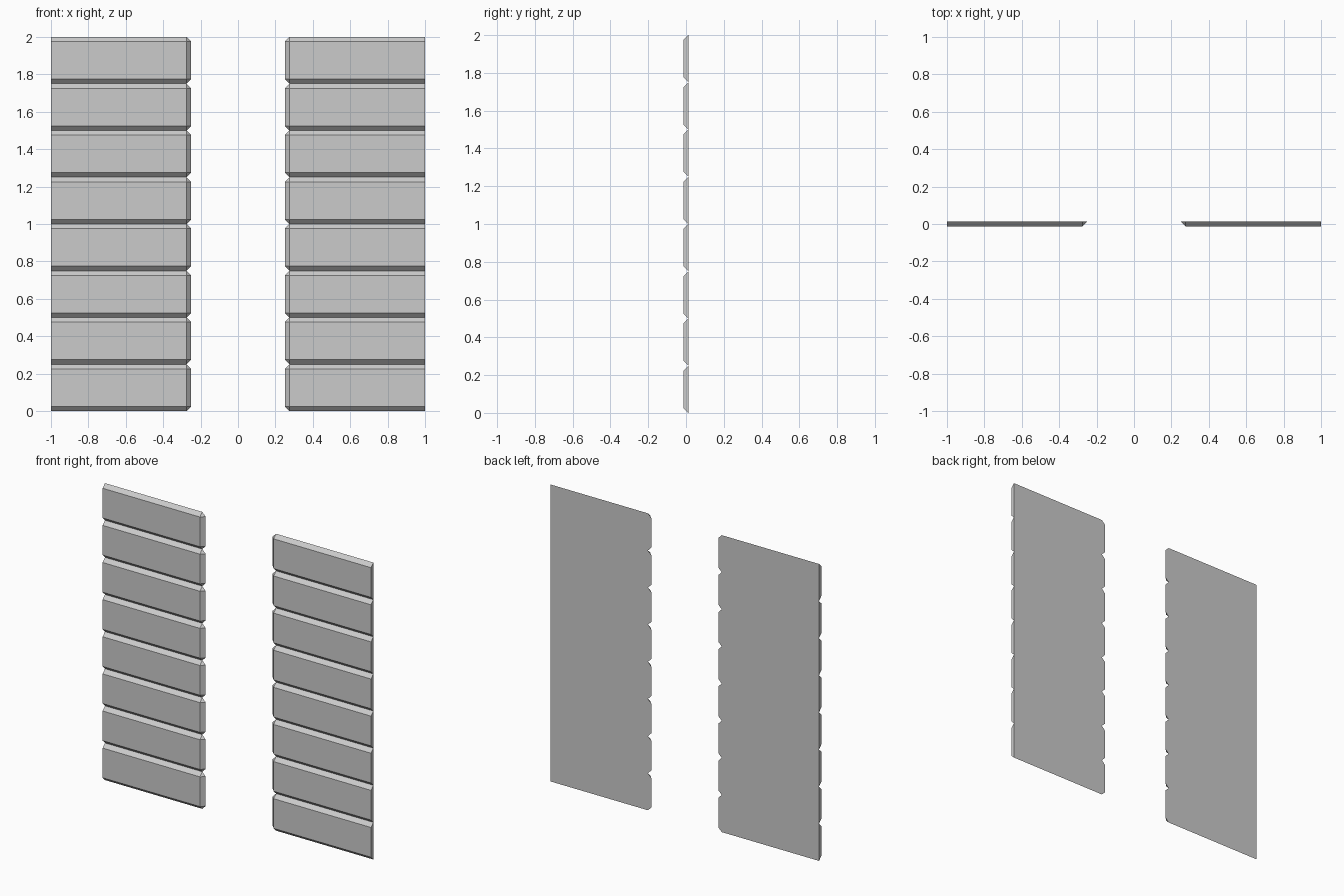
import bpy
import bmesh

if "Cube" in bpy.data.objects:
    bpy.data.objects.remove(bpy.data.objects["Cube"])

COURSE_H = 0.25      # height of one board
BOARDS = 8
INNER, OUTER = 0.25, 1.0
BEVEL = 0.025        # 45 degree bevel, as deep as the board
HALF_D = 0.0125


def add_board(bm, z0, side):
    """One board: square outer end, front edges and inner corners bevelled."""
    z1, xi = z0 + COURSE_H, INNER + BEVEL
    # front outline, with the inner corners doubled up to match the back
    front = [bm.verts.new((side * x, -HALF_D, z)) for x, z in (
        (xi, z0 + BEVEL), (OUTER, z0 + BEVEL),
        (OUTER, z1 - BEVEL), (xi, z1 - BEVEL))]
    # back outline, full height with clipped inner corners
    back = [bm.verts.new((side * x, HALF_D, z)) for x, z in (
        (xi, z0), (OUTER, z0), (OUTER, z1), (xi, z1),
        (INNER, z1 - BEVEL), (INNER, z0 + BEVEL))]
    f, b = front, back
    for face in (f, b,
                 (f[0], f[1], b[1], b[0]),   # bottom bevel
                 (f[1], f[2], b[2], b[1]),   # outer end
                 (f[2], f[3], b[3], b[2]),   # top bevel
                 (f[3], f[0], b[5], b[4]),   # inner bevel
                 (f[3], b[4], b[3]),         # inner corners
                 (f[0], b[0], b[5])):
        bm.faces.new(face)


# Left and right clad wall panels, either side of the opening
for name, side in (("left_siding_panel", -1), ("right_siding_panel", 1)):
    bm = bmesh.new()
    for i in range(BOARDS):
        add_board(bm, i * COURSE_H, side)
    bmesh.ops.recalc_face_normals(bm, faces=bm.faces[:])
    mesh = bpy.data.meshes.new(name)
    bm.to_mesh(mesh)
    bm.free()
    bpy.context.collection.objects.link(bpy.data.objects.new(name, mesh))
